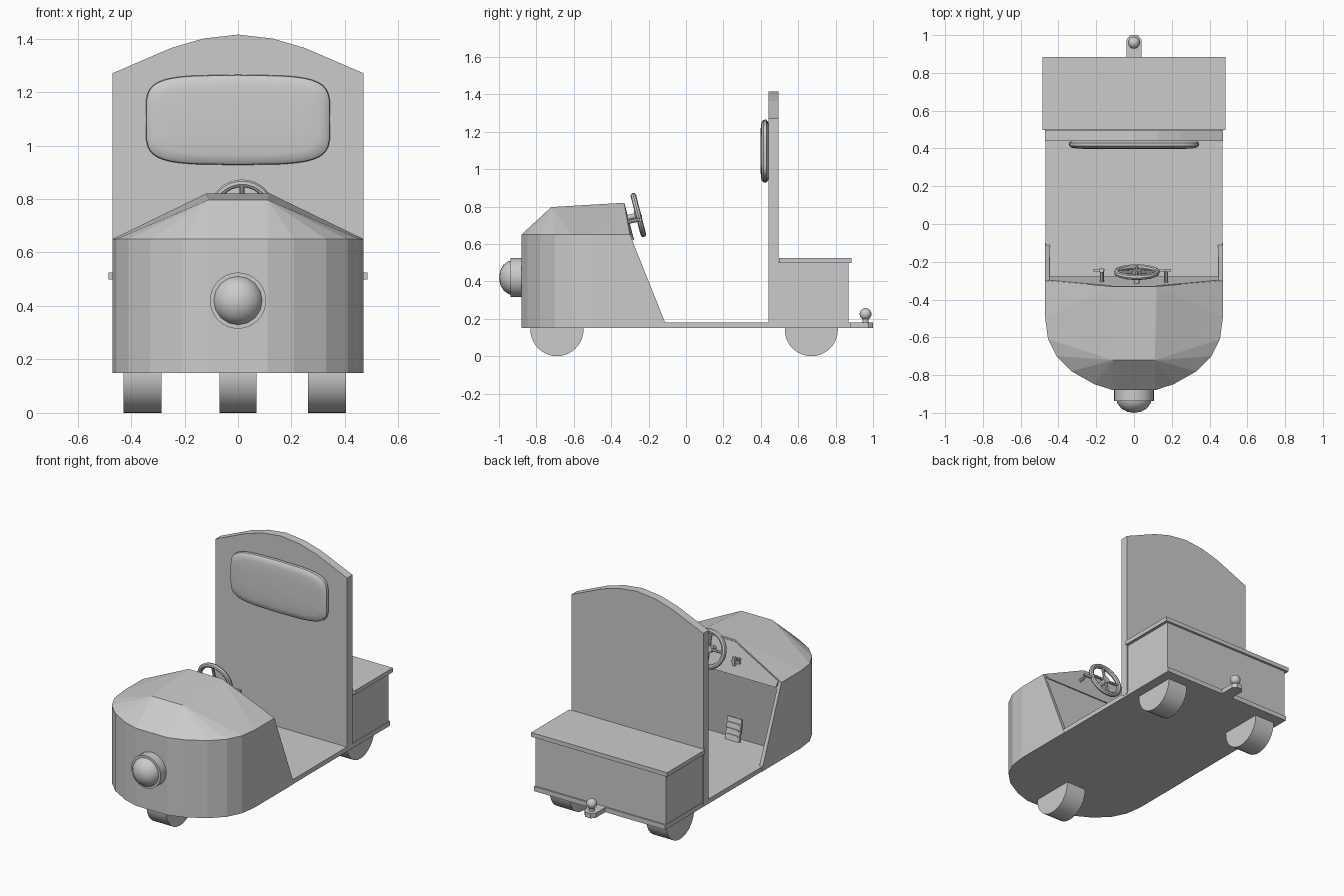
import bpy, bmesh, math
from mathutils import Vector, Matrix

if "Cube" in bpy.data.objects:
    bpy.data.objects.remove(bpy.data.objects["Cube"])


def finish(name, bm, smooth=False):
    bmesh.ops.recalc_face_normals(bm, faces=bm.faces[:])
    me = bpy.data.meshes.new(name)
    bm.to_mesh(me)
    bm.free()
    ob = bpy.data.objects.new(name, me)
    bpy.context.collection.objects.link(ob)
    if smooth:
        bpy.ops.object.select_all(action='DESELECT')
        ob.select_set(True)
        bpy.context.view_layer.objects.active = ob
        bpy.ops.object.shade_smooth_by_angle(angle=math.radians(40))
    return ob


def extrude(name, pts, vec):
    bm = bmesh.new()
    a = [bm.verts.new(p) for p in pts]
    b = [bm.verts.new(Vector(p) + Vector(vec)) for p in pts]
    n = len(pts)
    bm.faces.new(a)
    bm.faces.new(b)
    for i in range(n):
        j = (i + 1) % n
        bm.faces.new((a[i], a[j], b[j], b[i]))
    return finish(name, bm)


def box(name, x0, x1, y0, y1, z0, z1, tilt=0):
    bm = bmesh.new()
    c = Matrix.Translation(((x0 + x1) / 2, (y0 + y1) / 2, (z0 + z1) / 2))
    bmesh.ops.create_cube(bm, size=1, matrix=c @ Matrix.Rotation(tilt, 4, 'X')
                          @ Matrix.Diagonal((x1 - x0, y1 - y0, z1 - z0, 1)))
    return finish(name, bm)


def rod(name, p, q, r, seg=12, r2=None):
    p, q = Vector(p), Vector(q)
    d = q - p
    m = Matrix.Translation((p + q) / 2) @ d.to_track_quat('Z', 'Y').to_matrix().to_4x4()
    bm = bmesh.new()
    bmesh.ops.create_cone(bm, cap_ends=True, segments=seg, radius1=r,
                          radius2=r if r2 is None else r2, depth=d.length, matrix=m)
    return finish(name, bm, True)


def ball(name, c, scale, u=16, v=8, axis_y=False):
    bm = bmesh.new()
    m = Matrix.Translation(c) @ Matrix.Diagonal((*scale, 1))
    if axis_y:
        m = m @ Matrix.Rotation(math.pi / 2, 4, 'X')
    bmesh.ops.create_uvsphere(bm, u_segments=u, v_segments=v, radius=1, matrix=m)
    return finish(name, bm, True)


# Nose footprint: right half, front to back, then mirrored
half = [(.11, -.88), (.21, -.848), (.33, -.78), (.41, -.70), (.455, -.61), (.47, -.5)]

# Front shell: walls and faceted hood, given thickness
bm = bmesh.new()
halves = []
for s in (1, -1):
    low = [bm.verts.new((s * x, y, .15)) for x, y in half + [(.47, -.1)]]
    rim = [bm.verts.new((s * x, y, .65)) for x, y in half + [(.47, -.30)]]
    f = bm.verts.new((s * .11, -.72, .797))
    b = bm.verts.new((s * .12, -.33, .82))
    for i in range(6):
        bm.faces.new((low[i], low[i + 1], rim[i + 1], rim[i]))
    for i in range(5):
        bm.faces.new((f, rim[i], rim[i + 1]))
    bm.faces.new((f, rim[5], b))
    bm.faces.new((rim[5], rim[6], b))
    halves.append((low[0], rim[0], f, b))
r, l = halves
for i in range(3):
    bm.faces.new((l[i], r[i], r[i + 1], l[i + 1]))
shell = finish('front_shell', bm)
mod = shell.modifiers.new('thickness', 'SOLIDIFY')
mod.thickness, mod.offset = .025, -1

# Floor pan following the nose outline
right = [(x * .99, y + .006) for x, y in half] + [(.468, -.1), (.468, .88)]
outline = right + [(-x, y) for x, y in reversed(right)]
extrude('floor', [(x, y, .15) for x, y in outline], (0, 0, .03))

# Dashboard and firewall
extrude('dashboard', [(-.45, -.305, .655), (-.12, -.335, .81), (.12, -.335, .81),
                      (.45, -.305, .655), (.445, -.285, .62), (-.445, -.285, .62)], (0, .008, 0))
extrude('firewall', [(-.448, -.29, .63), (.448, -.29, .63),
                     (.448, -.35, .17), (-.448, -.35, .17)], (0, -.02, 0))

# Arched backrest panel
arch = [(.47, 1.27), (.25, 1.365), (.13, 1.40)]
prof = [(.47, .165)] + arch + [(0, 1.415)] + [(-x, z) for x, z in reversed(arch)] + [(-.47, .165)]
extrude('back_panel', [(x, .44, z) for x, z in prof], (0, .055, 0))

# Pillow-shaped backrest cushion
bm = bmesh.new()
rings = []
N = 40
for y, k in ((.442, .02), (.430, 0), (.414, .002), (.404, .014), (.400, .04), (.397, .09)):
    ring = []
    for i in range(N):
        t = 2 * math.pi * i / N
        c, s = math.cos(t), math.sin(t)
        ux = math.copysign(abs(c) ** .4, c)
        uz = math.copysign(abs(s) ** .4, s)
        bow = .01 * (1 - ux * ux) * uz
        ring.append(bm.verts.new((ux * (.345 - k), y, 1.096 + uz * (.159 - k) + bow)))
    rings.append(ring)
for a, b in zip(rings, rings[1:]):
    for i in range(N):
        j = (i + 1) % N
        bm.faces.new((a[i], a[j], b[j], b[i]))
bm.faces.new(rings[0])
bm.faces.new(rings[-1])
finish('back_cushion', bm, True)

# Rear storage box and lid
box('storage_box', -.465, .465, .495, .87, .17, .5)
box('storage_lid', -.485, .485, .497, .885, .498, .525)

# Tow hitch
extrude('hitch_plate', [(-.04, .85, .15), (.04, .85, .15), (.04, .975, .15),
                        (.02, 1, .15), (-.02, 1, .15), (-.04, .975, .15)], (0, 0, .03))
rod('hitch_stem', (0, .96, .17), (0, .96, .21), .016)
ball('hitch_ball', (0, .96, .225), (.032, .032, .032))

# Three wheels
for name, x0, x1, y in (('front_wheel', -.07, .07, -.69),
                        ('rear_right_wheel', .262, .404, .67),
                        ('rear_left_wheel', -.428, -.286, .67)):
    rod(name, (x0, y, .142), (x1, y, .142), .142, 40)

# Headlight
rod('headlight_housing', (0, -.86, .42), (0, -.938, .42), .105, 32)
ball('headlight_lens', (0, -.92, .42), (.095, .08, .095), 16, 8, True)

# Steering wheel: tilted ring, cross spokes, hub and column
C = Vector((.015, -.255, .755))
axis = Vector((0, .97, .25)).normalized()
up = Vector((0, -.25, .97)).normalized()
side = Vector((1, 0, 0))
bm = bmesh.new()
M, K = 32, 8
grid = []
for i in range(M):
    t = 2 * math.pi * i / M
    d = side * math.cos(t) + up * math.sin(t)
    grid.append([bm.verts.new(C + d * (.107 + .015 * math.cos(2 * math.pi * k / K))
                              + axis * .015 * math.sin(2 * math.pi * k / K)) for k in range(K)])
for i in range(M):
    for k in range(K):
        a, b, k2 = grid[i], grid[(i + 1) % M], (k + 1) % K
        bm.faces.new((a[k], b[k], b[k2], a[k2]))
finish('steering_ring', bm, True)
for i, d in enumerate((side, up)):
    rod('steering_spoke_%d' % i, C - d * .105, C + d * .105, .009, 8)
rod('steering_hub', C - axis * .02, C + axis * .012, .025, 16)
rod('steering_column', C - axis * .085, C, .014)

# Dash levers: stem, cross bar and grip on each side
for s, name in ((-1, 'shift_lever'), (1, 'key_switch')):
    rod(name + '_stem', (s * .17, -.32, .715), (s * .17, -.245, .73), .01, 8)
    box(name + '_bar', s * .175 - .04, s * .175 + .02, -.252, -.238, .72, .735)
    if s < 0:
        box(name + '_grip', -.182, -.162, -.256, -.236, .70, .755)

# Foot pedal with tread ribs
box('pedal', -.17, -.07, -.325, -.31, .18, .32, math.radians(12))
for i in range(3):
    z = .215 + i * .035
    y = -.307 - (z - .25) * .21
    box('pedal_rib_%d' % i, -.16, -.08, y - .004, y + .004, z - .005, z + .005, math.radians(12))
